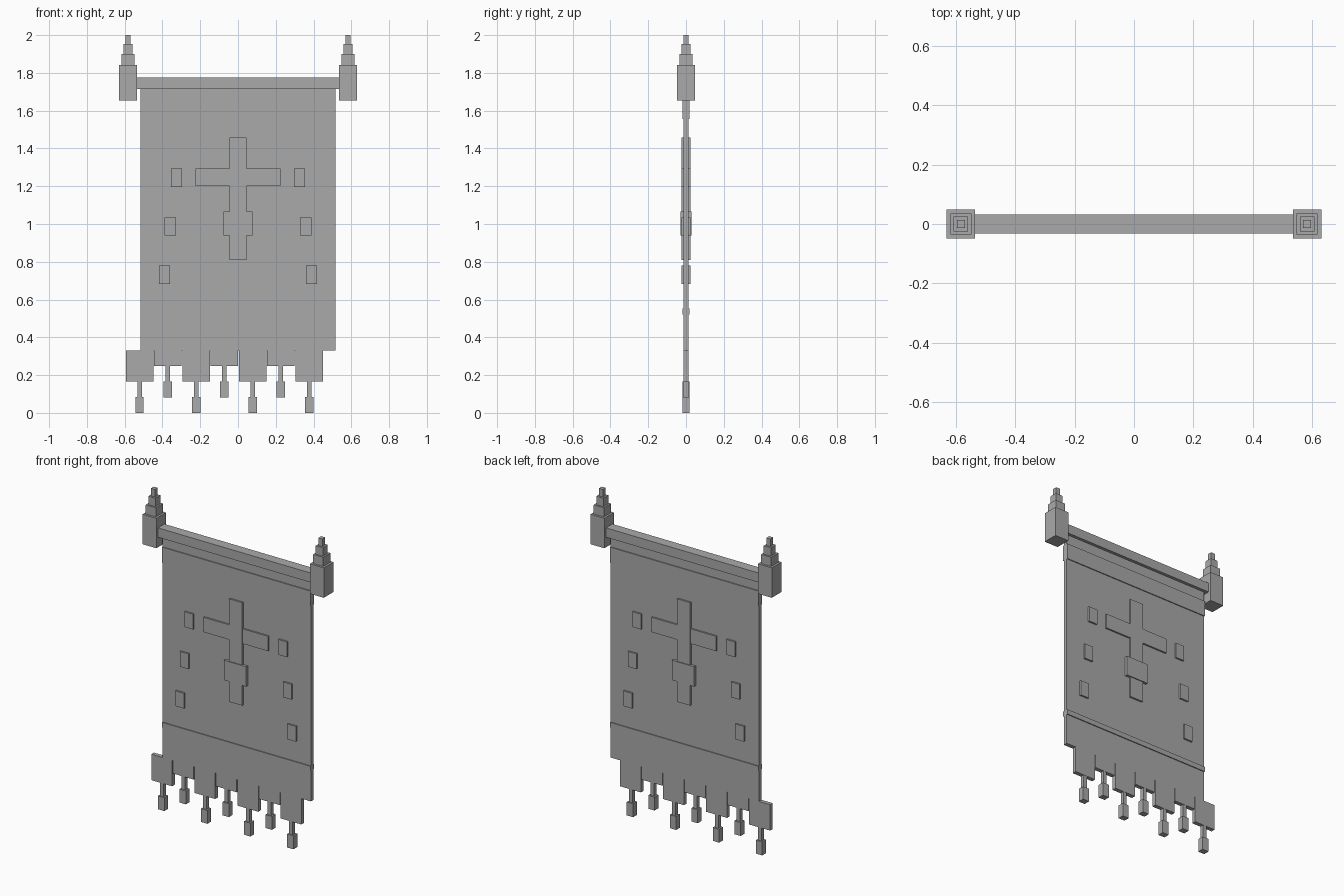
import bpy
import bmesh
from mathutils import Matrix, Vector

cube = bpy.data.objects.get("Cube")
if cube:
    bpy.data.objects.remove(cube, do_unlink=True)

# Single flat grey
grey = bpy.data.materials.new("plain_grey")
grey.use_nodes = True
colour = (0.4, 0.4, 0.4, 1)
grey.diffuse_color = colour
grey.node_tree.nodes["Principled BSDF"].inputs["Base Color"].default_value = colour


def boxes(name, parts):
    """One object from boxes given as (centre x, half width, half depth, z low, z high)."""
    bm = bmesh.new()
    for x, hx, hy, z0, z1 in parts:
        place = Matrix.Translation((x, 0, (z0 + z1) / 2))
        size = Matrix.Diagonal(Vector((2 * hx, 2 * hy, z1 - z0, 1)))
        bmesh.ops.create_cube(bm, size=1, matrix=place @ size)
    mesh = bpy.data.meshes.new(name)
    bm.to_mesh(mesh)
    bm.free()
    mesh.materials.append(grey)
    obj = bpy.data.objects.new(name, mesh)
    bpy.context.collection.objects.link(obj)
    return obj


SIDES = (("right", -1), ("left", 1))

# Hanging rod with a stepped finial at each end
boxes("rod", [(0, 0.537, 0.032, 1.716, 1.775)])
tiers = [(0.048, 1.653, 1.841), (0.035, 1.841, 1.899),
         (0.0245, 1.899, 1.952), (0.014, 1.952, 2.0)]
for side, s in SIDES:
    boxes(f"{side}_finial", [(s * 0.582, h, h, a, b) for h, a, b in tiers])

# Cloth with raised bands front and back
boxes("cloth", [(0, 0.516, 0.013, 0.33, 1.72)])
boxes("upper_band", [(0, 0.516, 0.019, 1.555, 1.654)])
boxes("lower_band", [(0, 0.516, 0.019, 0.522, 0.553)])

# Emblem, standing out on both faces of the cloth
boxes("emblem_upright", [(0, 0.046, 0.024, 0.81, 1.457)])
boxes("emblem_crossbar", [(0, 0.226, 0.0235, 1.20, 1.293)])
boxes("emblem_block", [(0, 0.077, 0.03, 0.94, 1.065)])

# Small studs spreading outward down each side
for side, s in SIDES:
    for i, (x, z) in enumerate([(0.326, 1.245), (0.358, 0.987), (0.389, 0.731)]):
        boxes(f"{side}_stud_{i + 1}", [(s * x, 0.03, 0.024, z - 0.048, z + 0.048)])

# Alternating long and short flaps, each with a tassel
for i in range(7):
    x = -0.521 + 0.1496 * i
    bottom = 0.167 if i % 2 == 0 else 0.249
    boxes(f"flap_{i + 1}", [(x, 0.0725, 0.013, bottom, 0.33)])
    boxes(f"tassel_{i + 1}", [(x, 0.012, 0.012, bottom - 0.083, bottom),
                              (x, 0.022, 0.019, bottom - 0.167, bottom - 0.083)])
